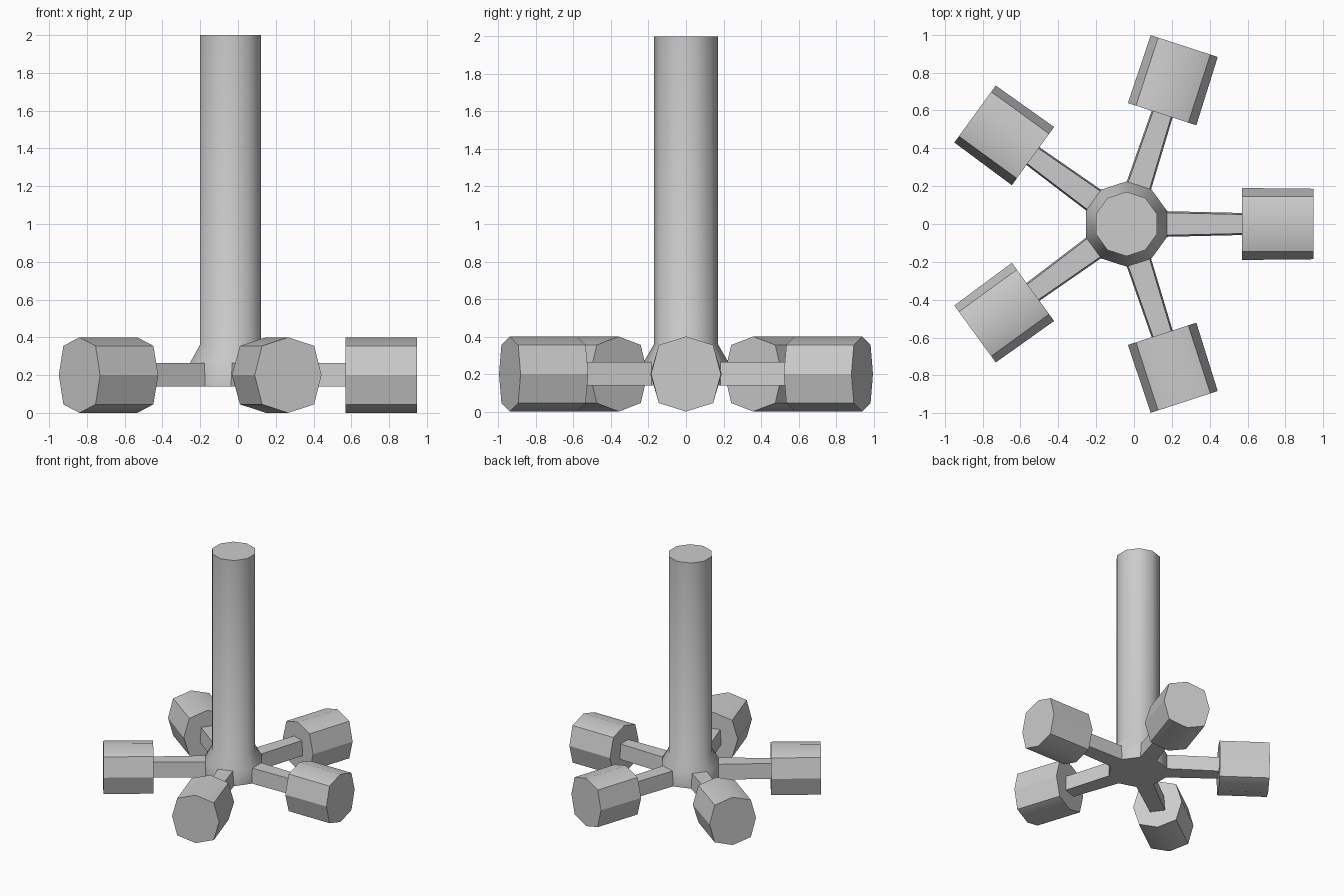
import bpy, bmesh
from math import sin, cos, pi, radians
from mathutils import Matrix, Vector

cube = bpy.data.objects.get("Cube")
if cube:
    bpy.data.objects.remove(cube, do_unlink=True)

grey = bpy.data.materials.new("light_grey")
grey.use_nodes = True
grey.diffuse_color = (0.6, 0.6, 0.6, 1)
grey.node_tree.nodes["Principled BSDF"].inputs["Base Color"].default_value = (0.6, 0.6, 0.6, 1)

CENTRE = Vector((-0.04, 0, 0))


def loft(name, rings, matrix, is_sharp):
    """Skin a list of rings, cap both ends and mark chosen edges sharp."""
    bm = bmesh.new()
    loops = [[bm.verts.new(p) for p in ring] for ring in rings]
    n = len(loops[0])
    for a, b in zip(loops, loops[1:]):
        for i in range(n):
            j = (i + 1) % n
            bm.faces.new((a[i], a[j], b[j], b[i]))
    bm.faces.new(loops[0])
    bm.faces.new(loops[-1])
    bmesh.ops.recalc_face_normals(bm, faces=bm.faces)
    for face in bm.faces:
        face.smooth = True
    for edge in bm.edges:
        edge.smooth = not is_sharp(edge)
    mesh = bpy.data.meshes.new(name)
    bm.to_mesh(mesh)
    bm.free()
    mesh.materials.append(grey)
    obj = bpy.data.objects.new(name, mesh)
    obj.matrix_world = matrix
    bpy.context.collection.objects.link(obj)
    return obj


def by_angle(edge):
    return edge.calc_face_angle(0) > radians(42)


# Ten-sided column flaring into the hub
profile = [(0.225, 0.14), (0.225, 0.265), (0.17, 0.36), (0.17, 2.0)]
rings = [[(r * cos(pi / 10 + i * pi / 5), r * sin(pi / 10 + i * pi / 5), z)
          for i in range(10)] for r, z in profile]
loft("column_and_hub", rings, Matrix.Translation(CENTRE), by_angle)


def arm_ring(x, half):
    return [(x, -half, 0.14), (x, half, 0.14),
            (x, half - 0.008, 0.265), (x, -half + 0.008, 0.265)]


def wheel_ring(x, w):
    outline = [(0, 0.2), (0.145, 0.155), (w, 0), (0.145, -0.155),
               (0, -0.2), (-0.145, -0.155), (-w, 0), (-0.145, 0.155)]
    return [(x, y, 0.2 + z) for y, z in outline]


def wheel_sharp(edge):
    # Only the ridge lines along the top and bottom stay soft
    return not all(abs(v.co.y) < 0.01 for v in edge.verts)


# Five radial arms, each ending in an eight-sided wheel
for k in range(5):
    place = Matrix.Translation(CENTRE) @ Matrix.Rotation(k * 2 * pi / 5, 4, 'Z')
    loft(f"arm_{k + 1}", [arm_ring(0.19, 0.068), arm_ring(0.62, 0.058)], place, by_angle)
    loft(f"wheel_{k + 1}", [wheel_ring(0.61, 0.19), wheel_ring(0.988, 0.186)],
         place, wheel_sharp)
